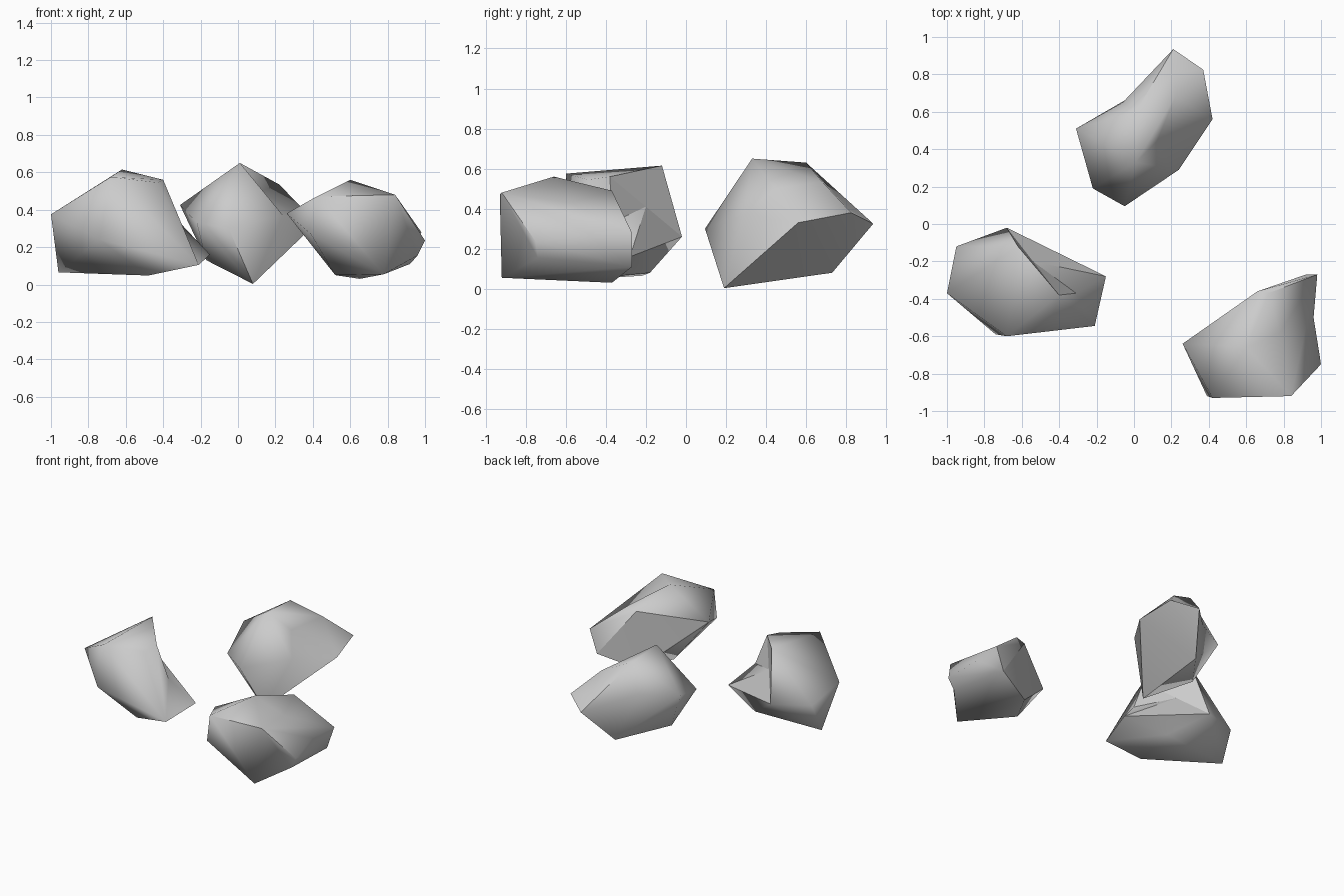
import bpy, bmesh, math
from mathutils import Vector

if "Cube" in bpy.data.objects:
    bpy.data.objects.remove(bpy.data.objects["Cube"])

stone = bpy.data.materials.new("stone_grey")
stone.diffuse_color = (0.6, 0.6, 0.6, 1)
stone.use_nodes = True
stone.node_tree.nodes["Principled BSDF"].inputs["Base Color"].default_value = stone.diffuse_color


def edge_distance(edge, point):
    a = edge.verts[0].co
    span = edge.verts[1].co - a
    t = (point - a).dot(span) / max(span.length_squared, 1e-9)
    return (a + span * min(max(t, 0.0), 1.0) - point).length


def rock(name, broken_side, corners, dents):
    """Convex chunk through its corners, with some edges pushed in and one crisp broken side."""
    bm = bmesh.new()
    for c in corners:
        bm.verts.new(c)
    bmesh.ops.convex_hull(bm, input=bm.verts[:])
    loose = [v for v in bm.verts if not v.link_faces]
    if loose:
        bmesh.ops.delete(bm, geom=loose, context='VERTS')
    for d in map(Vector, dents):
        edge = min(bm.edges, key=lambda e: edge_distance(e, d))
        new_vert = bmesh.utils.edge_split(edge, edge.verts[0], 0.5)[1]
        new_vert.co = d
        # join the new corner to the opposite corner of each neighbour
        for face in list(new_vert.link_faces):
            ring = list(face.verts)
            far = ring[(ring.index(new_vert) + 2) % len(ring)]
            bmesh.utils.face_split(face, new_vert, far)
    bmesh.ops.recalc_face_normals(bm, faces=bm.faces[:])
    bm.normal_update()
    # crisp border around the broken side
    side = Vector(broken_side).normalized()
    for e in bm.edges:
        inside = [f.normal.dot(side) > 0.93 for f in e.link_faces]
        e.smooth = not (any(inside) and not all(inside))
    mesh = bpy.data.meshes.new(name)
    bm.to_mesh(mesh)
    bm.free()
    mesh.materials.append(stone)
    obj = bpy.data.objects.new(name, mesh)
    bpy.context.scene.collection.objects.link(obj)
    for other in bpy.context.scene.objects:
        other.select_set(other == obj)
    bpy.context.view_layer.objects.active = obj
    bpy.ops.object.shade_smooth_by_angle(angle=math.radians(65), keep_sharp_edges=True)


# Left boulder, leaning to the right with a steep broken side
rock("left_rock", (.46, .75, .48), [
    (-1.0, -.37, .375), (-.95, -.12, .28), (-.96, -.22, .065), (-.68, -.02, .26),
    (-.62, -.12, .615), (-.40, -.38, .56), (-.43, -.49, .545), (-.68, -.60, .575),
    (-.74, -.59, .24), (-.15, -.28, .16), (-.21, -.545, .105), (-.48, -.50, .048),
    (-.44, -.18, .08)],
    [(-.54, -.20, .41), (-.31, -.37, .33)])

# Rear boulder with a flat underside facing right
rock("rear_rock", (.61, .12, -.78), [
    (-.05, .095, .30), (.01, .33, .65), (.01, .60, .63), (-.31, .51, .425),
    (.08, .19, .003), (.21, .935, .325), (.37, .825, .38), (.42, .56, .33),
    (.24, .29, .37), (.07, .73, .08), (-.17, .41, .13), (-.22, .19, .33),
    (.22, .68, .535)],
    [(-.06, .65, .42), (.125, .445, .50), (.215, .81, .40)])

# Right boulder with a flat back and a hollowed right side
rock("right_rock", (-.57, .82, 0), [
    (.26, -.64, .38), (.60, -.66, .56), (.84, -.92, .48), (.72, -.37, .49),
    (.66, -.36, .46), (.98, -.27, .28), (.92, -.27, .11), (1.0, -.75, .235),
    (.78, -.92, .055), (.52, -.60, .05), (.39, -.92, .27), (.42, -.93, .47),
    (.65, -.37, .03)],
    [(.96, -.50, .28), (.78, -.58, .43), (.96, -.74, .155)])
